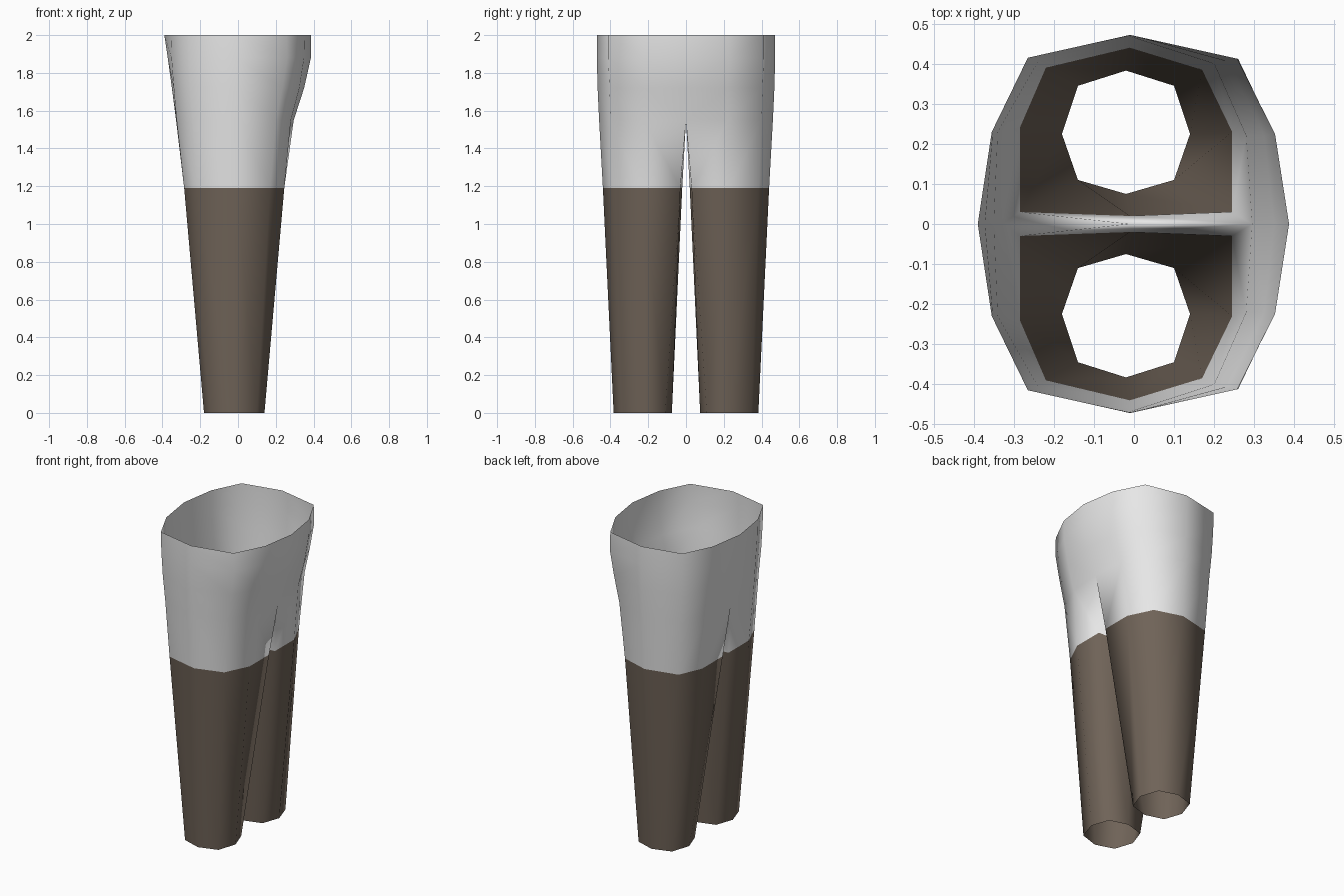
import bpy, bmesh

if "Cube" in bpy.data.objects:
    bpy.data.objects.remove(bpy.data.objects["Cube"])

# Half cross-sections (y >= 0): front centre, five outer points, back centre, inner thigh
RINGS = [
    (0.00, [(.10, .11), (.14, .225), (.10, .345), (-.02, .383), (-.14, .345), (-.18, .225), (-.14, .11), (-.02, .075)]),
    (1.19, [(.245, .03), (.245, .23), (.17, .385), (-.01, .44), (-.22, .39), (-.285, .24), (-.285, .03), (-.01, .02)]),
    (1.55, [(.295, 0), (.28, .22), (.20, .40), (-.01, .46), (-.24, .405), (-.325, .235), (-.328, 0), (-.01, 0)]),
    (1.72, [(.35, 0), (.325, .22), (.235, .405), (-.01, .468), (-.255, .41), (-.34, .23), (-.35, 0)]),
    (1.88, [(.386, 0), (.35, .225), (.26, .412), (-.01, .472), (-.262, .415), (-.352, .23), (-.372, 0)]),
    (2.00, [(.387, 0), (.352, .225), (.257, .412), (-.01, .47), (-.265, .415), (-.355, .23), (-.39, 0)]),
]


def material(name, rgb):
    m = bpy.data.materials.new(name)
    m.diffuse_color = (*rgb, 1)
    m.use_nodes = True
    m.node_tree.nodes["Principled BSDF"].inputs["Base Color"].default_value = m.diffuse_color
    return m


bm = bmesh.new()
rings = [[bm.verts.new((x, y, z)) for x, y in pts] for z, pts in RINGS]

# Legs are closed eight-sided tubes, the hips are open half rings
for lo, hi in zip(rings, rings[1:]):
    closed = len(hi) == 8
    n = 8 if closed else 6
    for i in range(n):
        j = (i + 1) % 8
        f = bm.faces.new((lo[i], lo[j], hi[j], hi[i]))
        f.smooth = True
        # brown below the knee-high colour line, grey above
        f.material_index = 1 if f.calc_center_median().z < 1.19 else 0

me = bpy.data.meshes.new("trousers")
bm.to_mesh(me)
bm.free()
me.materials.append(material("light grey cloth", (.8, .8, .8)))
me.materials.append(material("brown cloth", (.16, .125, .097)))
trousers = bpy.data.objects.new("trousers", me)
bpy.context.collection.objects.link(trousers)

# Second leg, welded along the centre seam
mir = trousers.modifiers.new("second leg", 'MIRROR')
mir.use_axis = (False, True, False)
mir.use_mirror_merge = True
mir.merge_threshold = 0.001
